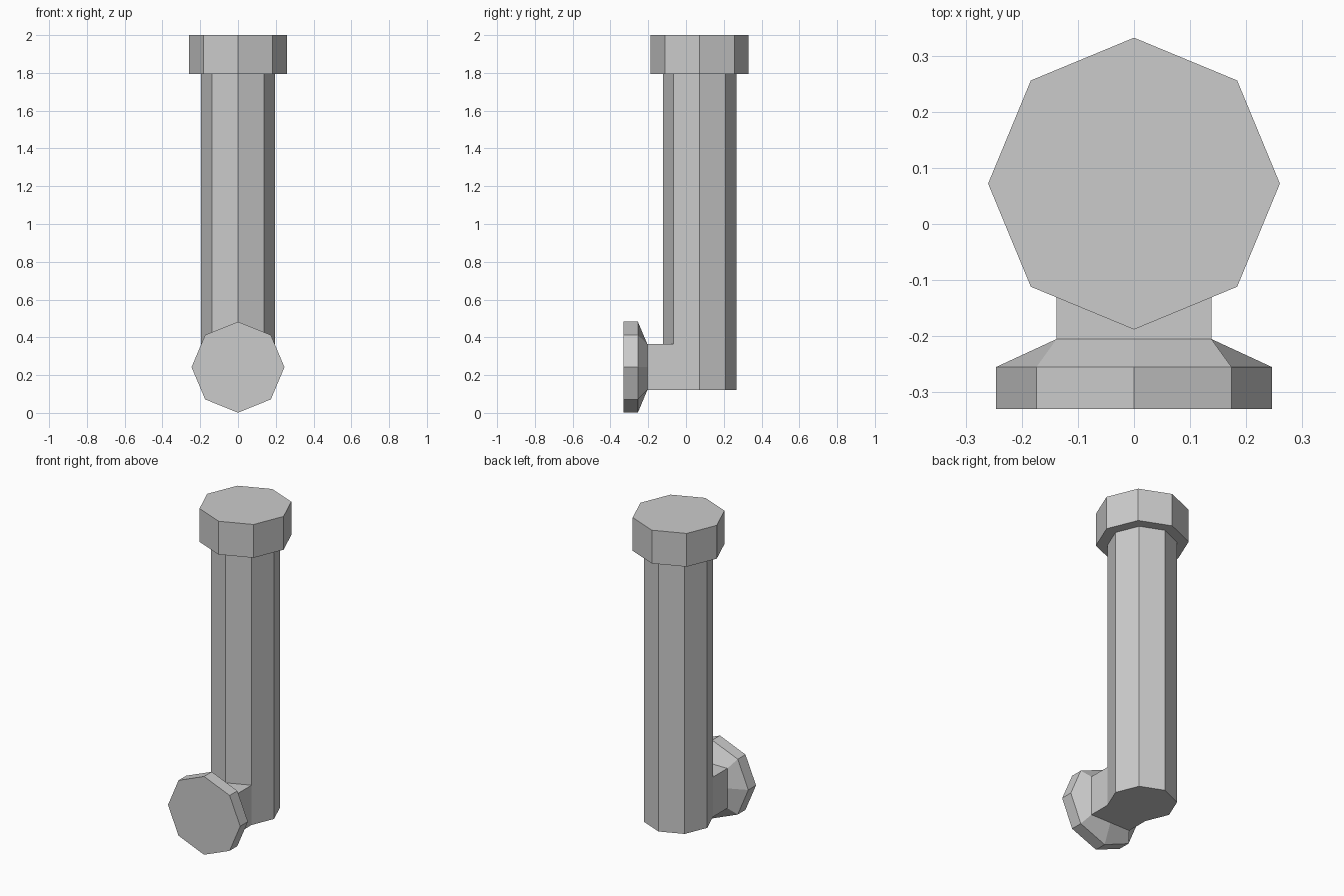
import bpy, bmesh, math

if "Cube" in bpy.data.objects:
    bpy.data.objects.remove(bpy.data.objects["Cube"])

CY = 0.072                      # shaft centre in y
ARM_Z = (0.12, 0.242, 0.365)    # bottom, middle and top of the side arm
FLANGE_Z, FLANGE_RX, FLANGE_RZ = 0.242, 0.246, 0.241

bm = bmesh.new()


def ring(radius, z):
    return [bm.verts.new((radius * math.cos(i * math.pi / 4),
                          CY + radius * math.sin(i * math.pi / 4), z)) for i in range(8)]


def bridge(a, b):
    return [bm.faces.new((a[i], a[(i + 1) % 8], b[(i + 1) % 8], b[i])) for i in range(8)]


def extrude(faces):
    geom = bmesh.ops.extrude_face_region(bm, geom=faces)["geom"]
    bmesh.ops.delete(bm, geom=faces, context="FACES")
    return ([g for g in geom if isinstance(g, bmesh.types.BMFace)],
            [g for g in geom if isinstance(g, bmesh.types.BMVert)])


# Octagonal shaft and the wider cap on top
rings = [ring(0.195, z) for z in (*ARM_Z, 1.795)] + [ring(0.26, 1.795), ring(0.26, 2.0)]
bands = [bridge(a, b) for a, b in zip(rings, rings[1:])]
bm.faces.new(rings[0][::-1])
bm.faces.new(rings[-1])

# Side arm: pull the two front sides of the shaft forward to a flat end
front = [f for band in bands[:2] for f in (band[5], band[6])]
front, verts = extrude(front)
for v in verts:
    v.co.y = -0.205

# Flange: flare the arm end to an octagon, then give it a straight rim
front, verts = extrude(front)
for v in verts:
    v.co.y = -0.255
    dx = round(v.co.x / 0.138)
    dz = round((v.co.z - ARM_Z[1]) / 0.122)
    length = math.hypot(dx, dz) or 1
    v.co.x = FLANGE_RX * dx / length
    v.co.z = FLANGE_Z + FLANGE_RZ * dz / length
front, verts = extrude(front)
for v in verts:
    v.co.y = -0.33

# Merge coplanar faces and finish
bmesh.ops.dissolve_limit(bm, angle_limit=0.01, verts=bm.verts[:], edges=bm.edges[:])
bmesh.ops.recalc_face_normals(bm, faces=bm.faces[:])
mesh = bpy.data.meshes.new("pipe_with_side_flange")
bm.to_mesh(mesh)
bm.free()
pipe = bpy.data.objects.new("pipe_with_side_flange", mesh)
bpy.context.collection.objects.link(pipe)
